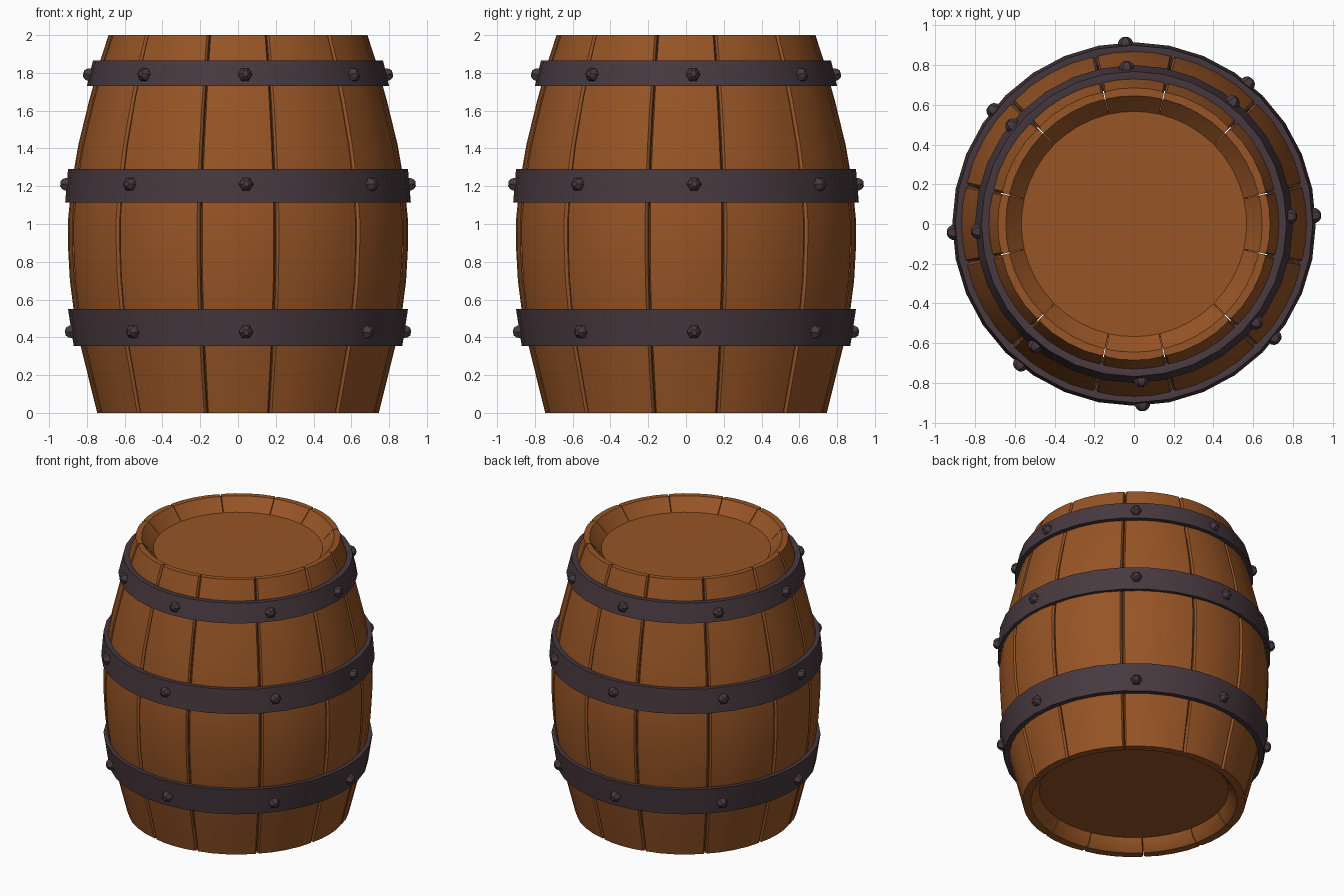
import bpy, bmesh, math
from mathutils import Matrix, Vector

cube = bpy.data.objects.get("Cube")
if cube:
    bpy.data.objects.remove(cube)


def material(name, rgb):
    m = bpy.data.materials.new(name)
    m.use_nodes = True
    m.diffuse_color = (*rgb, 1)
    bsdf = next(n for n in m.node_tree.nodes if n.type == 'BSDF_PRINCIPLED')
    bsdf.inputs["Base Color"].default_value = (*rgb, 1)
    return m


WOOD = material("brown wood", (0.31, 0.090, 0.019))
IRON = material("dark iron", (0.064, 0.041, 0.050))
parts = []


def finish(name, bm, mat):
    bmesh.ops.recalc_face_normals(bm, faces=bm.faces)
    mesh = bpy.data.meshes.new(name)
    bm.to_mesh(mesh)
    bm.free()
    mesh.materials.append(mat)
    ob = bpy.data.objects.new(name, mesh)
    bpy.context.collection.objects.link(ob)
    parts.append(ob)


def polar(r, a, z):
    return (r * math.cos(a), r * math.sin(a), z)


def loft(bm, rings, wrap):
    """Join closed sections; either wrap round or cap both ends."""
    rows = [[bm.verts.new(p) for p in ring] for ring in rings]
    pairs = list(zip(rows, rows[1:]))
    if wrap:
        pairs.append((rows[-1], rows[0]))
    for a, b in pairs:
        for i in range(len(a)):
            j = (i + 1) % len(a)
            bm.faces.new((a[i], a[j], b[j], b[i]))
    if not wrap:
        bm.faces.new(rows[0])
        bm.faces.new(rows[-1])


# Staves: curved boards, four narrow ones on the axes and two wide ones between
OUTER = [(0, .745), (.18, .79), (.35, .832), (.52, .867), (.7, .89), (.86, .899),
         (1.02, .9), (1.22, .88), (1.42, .845), (1.65, .789), (1.87, .728), (2, .685)]
INNER = [(2, .645), (1.965, .615), (1.91, .562), (1.8, .6), (1, .76),
         (.2, .66), (.09, .63), (.035, .655), (0, .69)]
EDGE = [(-1, .016), (-.95, .003), (-.5, 0), (0, 0), (.5, 0), (.95, .003), (1, .016)]
GAP = math.radians(.2)


def stave(name, start, end):
    mid, half = math.radians((start + end) / 2), math.radians((end - start) / 2) - GAP
    rings = []
    for t, drop in EDGE:
        a = mid + t * half
        rings.append([polar(r - drop, a, z) for z, r in OUTER] +
                     [polar(r, a, z) for z, r in INNER])
    bm = bmesh.new()
    loft(bm, rings, False)
    finish(name, bm, WOOD)


for q in range(4):
    for k, (s, e) in enumerate([(-13, 13), (13, 45), (45, 77)]):
        stave(f"stave_{q * 3 + k + 1}", s + 90 * q, e + 90 * q)


# Round heads set into both ends
def head(name, z, r):
    bm = bmesh.new()
    bmesh.ops.create_cone(bm, cap_ends=True, segments=32, radius1=r, radius2=r,
                          depth=.03, matrix=Matrix.Translation((0, 0, z)))
    finish(name, bm, WOOD)


head("top_head", 1.9, .59)
head("bottom_head", .1, .645)


# Rivet: six-sided dome pointing outwards
def rivet(name, r, a, z, tilt):
    bm = bmesh.new()
    dome = [(.036, -.02), (.038, .008), (.03, .024), (.016, .034)]
    loft(bm, [[polar(w, i * math.tau / 6, h) for i in range(6)] for w, h in dome], False)
    out = Vector((math.cos(a), math.sin(a), tilt))
    turn = out.to_track_quat('Z', 'Y').to_matrix().to_4x4()
    bm.transform(Matrix.Translation(polar(r, a, z)) @ turn)
    finish(name, bm, IRON)


# Hoops with eight rivets each
HOOPS = [("lower", .355, .55, .87, .9, .43), ("middle", 1.115, 1.29, .915, .9, 1.21),
         ("upper", 1.73, 1.865, .8, .768, 1.79)]
for name, z0, z1, r0, r1, zr in HOOPS:
    section = [(r0, z0), (r1, z1), (r1 - .035, z1), (r1 - .08, z1 - .02),
               (r0 - .08, z0 + .02), (r0 - .035, z0)]
    bm = bmesh.new()
    loft(bm, [[polar(r, i * math.tau / 32, z) for r, z in section] for i in range(32)], True)
    finish(name + "_hoop", bm, IRON)
    slope = (r0 - r1) / (z1 - z0)
    radius = r0 - slope * (zr - z0)
    for i in range(8):
        angle = 90 * (i // 2) + (51 if i % 2 else 2.7)
        rivet(f"{name}_rivet_{i + 1}", radius, math.radians(angle), zr, slope)

# Smooth shading with crisp edges
bpy.ops.object.select_all(action='DESELECT')
for ob in parts:
    ob.select_set(True)
bpy.context.view_layer.objects.active = parts[0]
bpy.ops.object.shade_smooth_by_angle(angle=math.radians(32))
